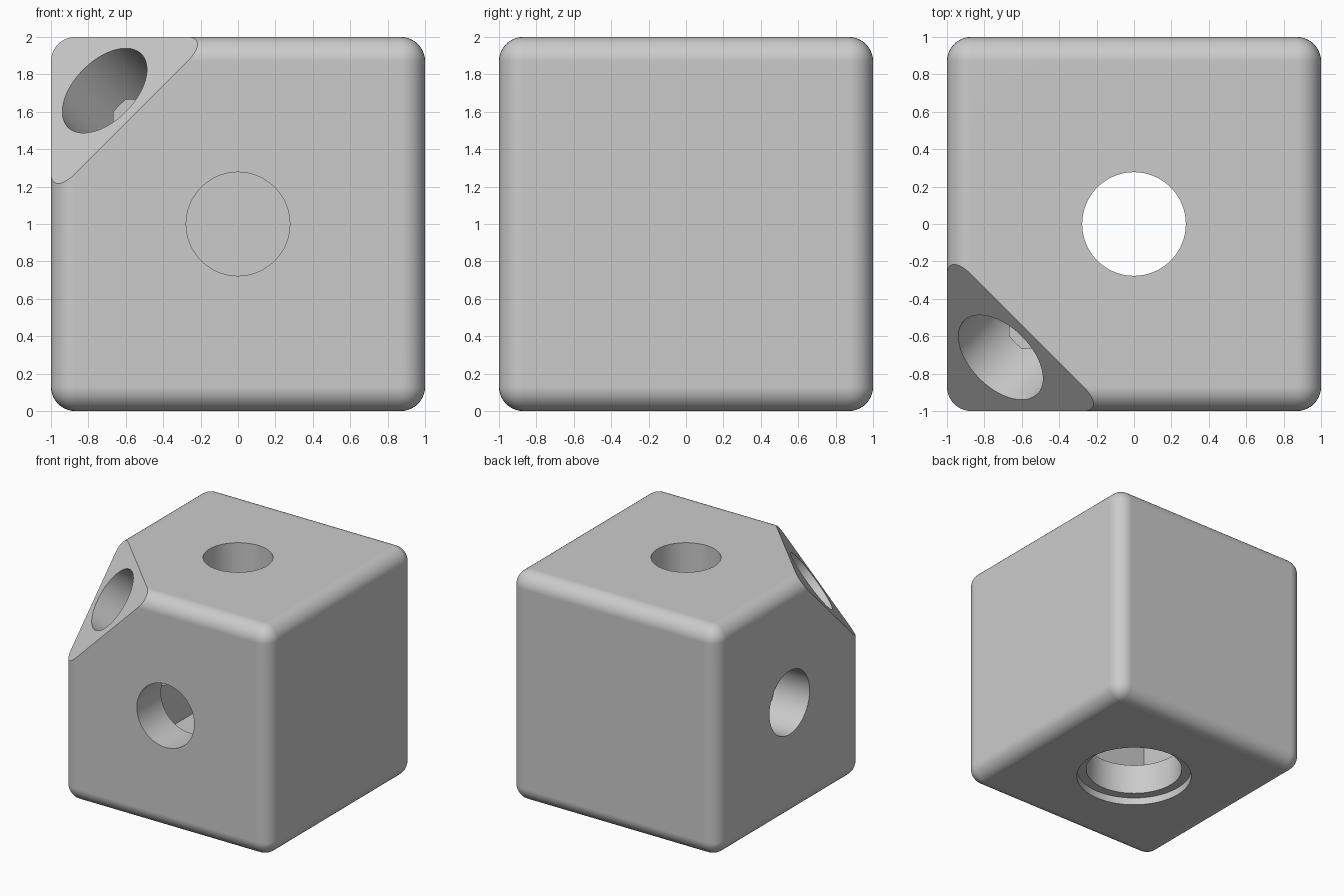
import bpy
import bmesh
from mathutils import Matrix, Vector

old = bpy.data.objects.get("Cube")
if old:
    bpy.data.objects.remove(old, do_unlink=True)

WALL = 1 / 3
CENTRE = Vector((0, 0, 1))
CORNER = Vector((-1, -1, 2))
INWARD = Vector((1, 1, -1)).normalized()
CUT_DEPTH = 0.86 / 3 ** 0.5
HOLE = 0.277


def to_object(bm, name):
    bmesh.ops.recalc_face_normals(bm, faces=bm.faces)
    mesh = bpy.data.meshes.new(name)
    bm.to_mesh(mesh)
    bm.free()
    obj = bpy.data.objects.new(name, mesh)
    bpy.context.collection.objects.link(obj)
    return obj


def block(name, half, depth, rounding=0):
    """Cube with one corner sliced off at a depth along its diagonal."""
    bm = bmesh.new()
    bmesh.ops.create_cube(bm, size=2 * half, matrix=Matrix.Translation(CENTRE))
    if rounding:
        bmesh.ops.bevel(bm, geom=bm.edges[:], offset=rounding, segments=10,
                        profile=0.5, affect='EDGES')
    cut = bmesh.ops.bisect_plane(
        bm, geom=bm.verts[:] + bm.edges[:] + bm.faces[:], dist=1e-5,
        plane_co=CORNER + INWARD * depth, plane_no=-INWARD, clear_outer=True)
    rim = [e for e in cut["geom_cut"] if isinstance(e, bmesh.types.BMEdge)]
    bmesh.ops.edgeloop_fill(bm, edges=rim)
    return to_object(bm, name)


def drill(name, radius, start, end):
    """Cylinder running between two points."""
    start, end = Vector(start), Vector(end)
    axis = end - start
    turn = axis.to_track_quat('Z', 'Y').to_matrix().to_4x4()
    bm = bmesh.new()
    bmesh.ops.create_cone(bm, cap_ends=True, segments=96, radius1=radius,
                          radius2=radius, depth=axis.length,
                          matrix=Matrix.Translation((start + end) / 2) @ turn)
    return to_object(bm, name)


# Rounded outer shell with a sliced corner
shell = block("hollow_block", 1, CUT_DEPTH, rounding=0.13)

# Inner cavity, round openings and the recess under the base
cutters = [
    block("cavity", 1 - WALL, CUT_DEPTH + WALL),
    drill("front_hole", HOLE, (0, -1.2, 1), (0, -0.5, 1)),
    drill("side_hole", HOLE, (-1.2, 0, 1), (-0.5, 0, 1)),
    drill("top_hole", HOLE, (0, 0, 2.2), (0, 0, 1.5)),
    drill("corner_hole", HOLE, CORNER - INWARD * 0.2, CORNER + INWARD),
    drill("base_hole", 0.397, (0, 0, -0.2), (0, 0, 0.5)),
    drill("base_recess", 0.475, (0, 0, -0.2), (0, 0, 0.065)),
]

bpy.ops.object.select_all(action='DESELECT')
bpy.context.view_layer.objects.active = shell
shell.select_set(True)
for cutter in cutters:
    cutter.hide_render = True
    mod = shell.modifiers.new(cutter.name, 'BOOLEAN')
    mod.operation = 'DIFFERENCE'
    mod.solver = 'EXACT'
    mod.object = cutter
    bpy.ops.object.modifier_apply(modifier=mod.name)
    bpy.data.objects.remove(cutter, do_unlink=True)

# Smooth rounds with crisp cut edges
bpy.ops.object.shade_smooth_by_angle(angle=0.44)
weighted = shell.modifiers.new("flat_face_normals", 'WEIGHTED_NORMAL')
weighted.keep_sharp = True

# Plain grey material
grey = bpy.data.materials.new("light_grey")
grey.use_nodes = True
colour = (0.6, 0.6, 0.6, 1)
grey.diffuse_color = colour
grey.node_tree.nodes["Principled BSDF"].inputs["Base Color"].default_value = colour
shell.data.materials.clear()
shell.data.materials.append(grey)
